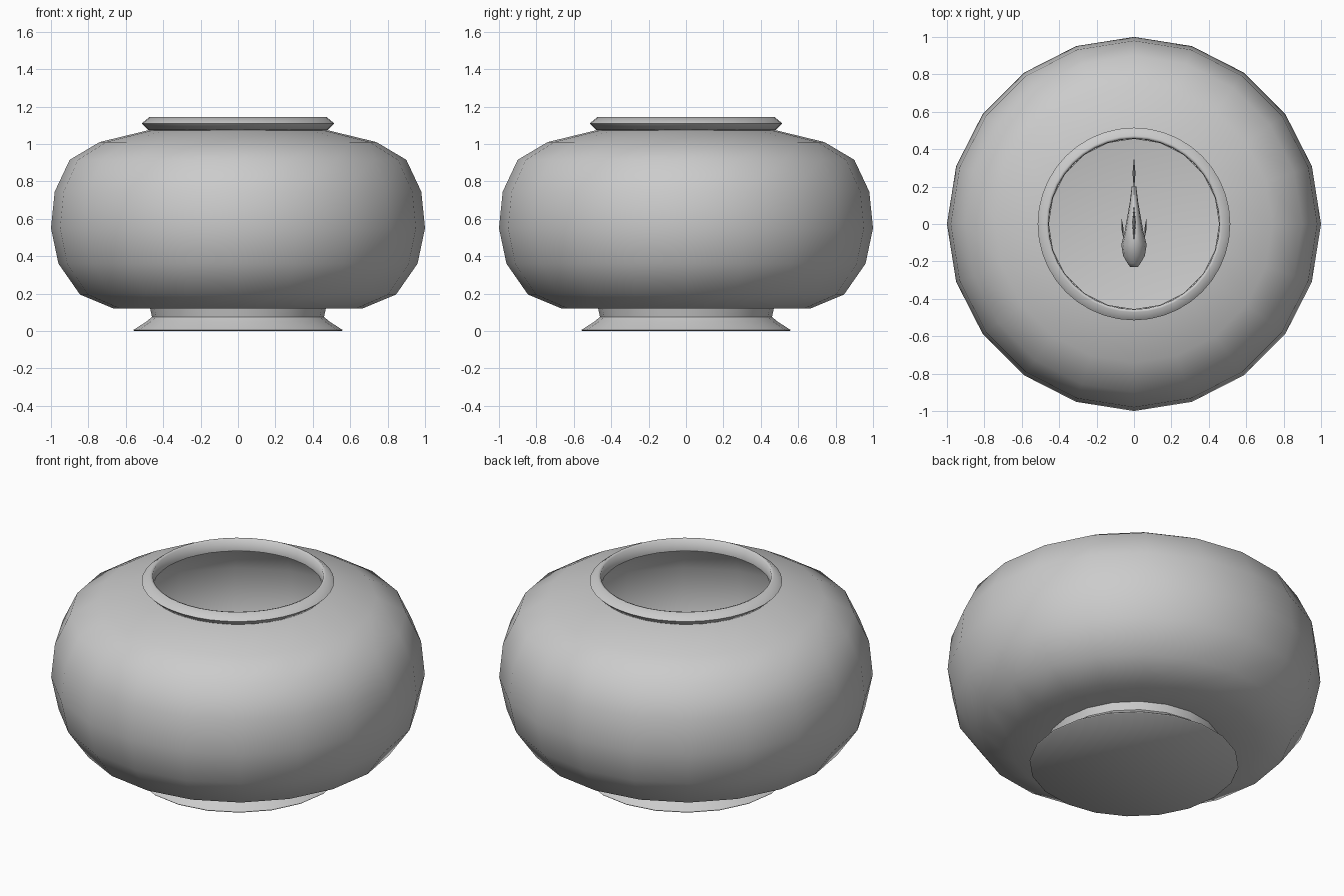
import bpy, bmesh, math

cube = bpy.data.objects.get("Cube")
if cube:
    bpy.data.objects.remove(cube, do_unlink=True)

grey = bpy.data.materials.new("plain grey")
grey.use_nodes = True
grey.diffuse_color = (0.6, 0.6, 0.6, 1)
grey.node_tree.nodes["Principled BSDF"].inputs["Base Color"].default_value = (0.6, 0.6, 0.6, 1)


def finish(name, bm, angle):
    bmesh.ops.recalc_face_normals(bm, faces=bm.faces)
    mesh = bpy.data.meshes.new(name)
    bm.to_mesh(mesh)
    bm.free()
    mesh.materials.append(grey)
    obj = bpy.data.objects.new(name, mesh)
    bpy.context.collection.objects.link(obj)
    bpy.ops.object.select_all(action='DESELECT')
    obj.select_set(True)
    bpy.context.view_layer.objects.active = obj
    bpy.ops.object.shade_smooth_by_angle(angle=math.radians(angle))
    return obj


def lathe(name, profile, sides, angle=60):
    """Spin a (radius, height) profile around z; zero radii close to a point."""
    bm = bmesh.new()
    verts = [bm.verts.new((r, 0, z)) for r, z in profile]
    edges = [bm.edges.new(pair) for pair in zip(verts, verts[1:])]
    bmesh.ops.spin(bm, geom=verts + edges, cent=(0, 0, 0), axis=(0, 0, 1),
                   angle=math.tau, steps=sides, use_duplicate=False)
    bmesh.ops.remove_doubles(bm, verts=bm.verts, dist=0.0005)
    return finish(name, bm, angle)


def fin(name, outline, place, ridge):
    """Thin leaf: a flat outline with a slightly raised centre on both sides."""
    bm = bmesh.new()
    ring = [bm.verts.new(place(a, b, 0)) for a, b in outline]
    ca = sum(p[0] for p in outline) / len(outline)
    cb = sum(p[1] for p in outline) / len(outline)
    for side in (ridge, -ridge):
        tip = bm.verts.new(place(ca, cb, side))
        for i, v in enumerate(ring):
            bm.faces.new((v, ring[(i + 1) % len(ring)], tip))
    return finish(name, bm, 40)


# Round bowl: outer wall up to the neck, then the inner wall back down
bowl = [(0.46, 0.12), (0.665, 0.12), (0.845, 0.195), (0.96, 0.36), (1.0, 0.55),
        (0.98, 0.745), (0.9, 0.915), (0.74, 1.01), (0.485, 1.072),
        (0.455, 1.075), (0.73, 0.99), (0.88, 0.9), (0.96, 0.74), (0.98, 0.55),
        (0.94, 0.37), (0.83, 0.215), (0.66, 0.14), (0, 0.14)]
lathe("bowl", bowl, 20)

# Flared lip around the opening
lathe("rim", [(0.455, 1.075), (0.48, 1.075), (0.515, 1.11), (0.472, 1.145),
              (0.457, 1.14), (0.455, 1.075)], 40, 75)

# Spreading foot with a flat underside
lathe("foot", [(0.47, 0.12), (0.46, 0.075), (0.49, 0.05), (0.56, 0.005),
               (0.555, 0), (0, 0)], 20, 50)

# Fish body: oval sections given as y, half width, half height
FISH_Z = 0.55
sections = [(-0.23, 0.02, 0.015), (-0.21, 0.035, 0.04), (-0.17, 0.058, 0.07),
            (-0.11, 0.068, 0.1), (-0.04, 0.05, 0.1), (0.04, 0.036, 0.075),
            (0.12, 0.022, 0.045), (0.2, 0.012, 0.03)]
bm = bmesh.new()
rings = []
for y, w, h in sections:
    rings.append([bm.verts.new((w * math.cos(math.tau * i / 12), y,
                                FISH_Z + h * math.sin(math.tau * i / 12)))
                  for i in range(12)])
for a, b in zip(rings, rings[1:]):
    for i in range(12):
        j = (i + 1) % 12
        bm.faces.new((a[i], a[j], b[j], b[i]))
bm.faces.new(rings[0])
bm.faces.new(rings[-1])
finish("fish_body", bm, 60)


# Upright fins lie in the fish's middle plane
def upright(y, z, x):
    return (x, y, FISH_Z + z)


fin("tail_fin", [(0.17, 0.02), (0.27, 0.09), (0.36, 0.13), (0.31, 0),
                 (0.36, -0.13), (0.27, -0.09), (0.17, -0.02)], upright, 0.008)
fin("back_fin", [(-0.1, 0.09), (-0.03, 0.17), (0.07, 0.15), (0.1, 0.05)], upright, 0.01)
fin("belly_fin", [(-0.01, -0.08), (0.06, -0.14), (0.1, -0.11), (0.1, -0.05)], upright, 0.008)

# Paired side fins sweep back along the flanks
for name, s in (("left_side_fin", 1), ("right_side_fin", -1)):
    def flank(y, z, x, s=s):
        return (s * (0.056 + x + 0.1 * (y + 0.08)), y, FISH_Z + z)
    fin(name, [(-0.08, -0.01), (0.0, 0.0), (0.04, -0.04), (-0.02, -0.07),
               (-0.07, -0.04)], flank, 0.006)
